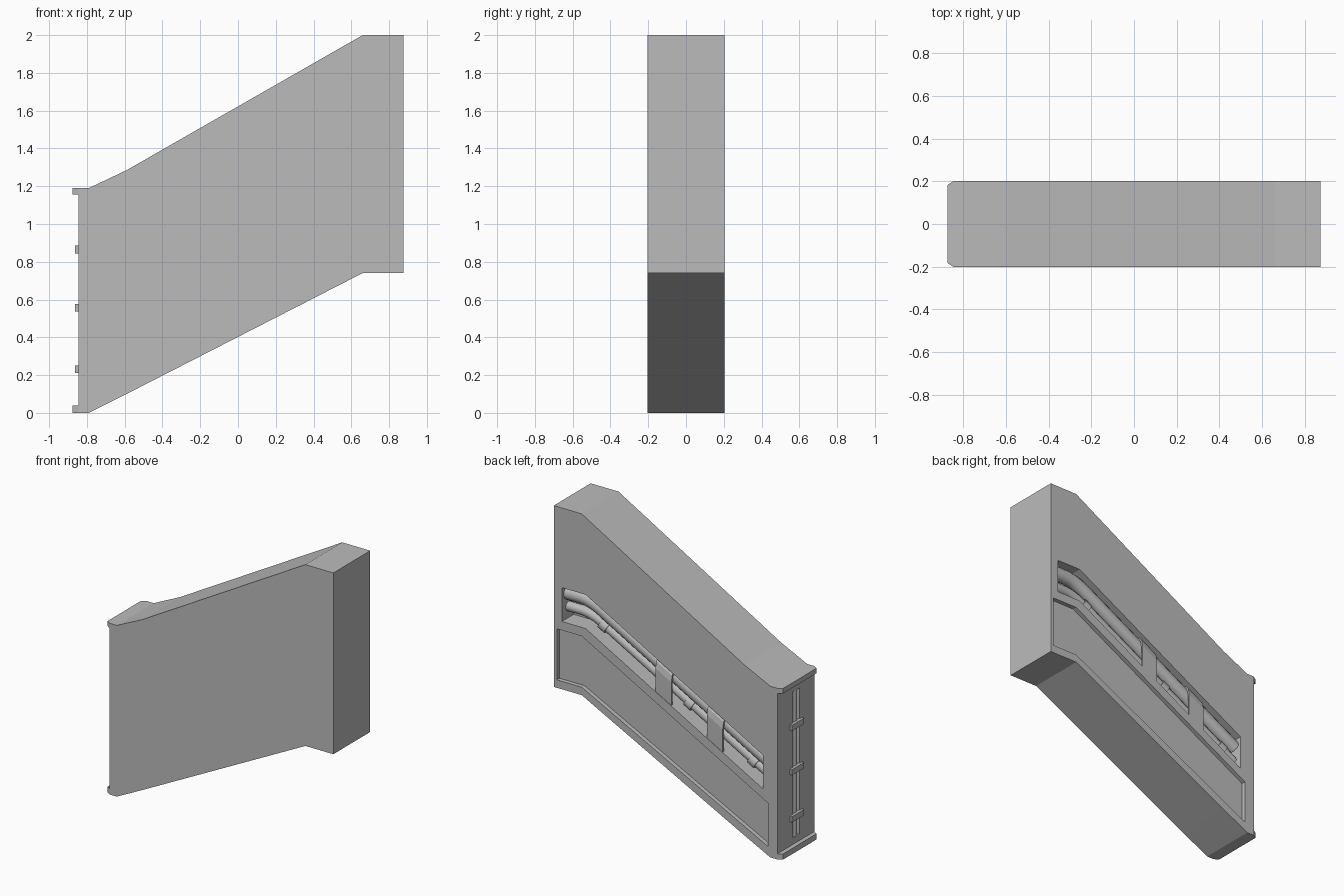
import bpy, bmesh
from mathutils import Vector

cube = bpy.data.objects.get("Cube")
if cube:
    bpy.data.objects.remove(cube, do_unlink=True)

HALF = 0.2025          # half thickness of the wall
END = -0.845           # plane of the narrow end


def material(name, value):
    m = bpy.data.materials.new(name)
    m.use_nodes = True
    color = (value, value, value, 1)
    m.diffuse_color = color
    m.node_tree.nodes["Principled BSDF"].inputs["Base Color"].default_value = color
    return m


grey = material("plain grey", 0.5)
pale = material("pale grey", 0.62)


def prism(name, base, offset, mat=grey):
    """Extrude a flat outline of 3D points along an offset."""
    bm = bmesh.new()
    face = bm.faces.new([bm.verts.new(p) for p in base])
    new = bmesh.ops.extrude_face_region(bm, geom=[face])["geom"]
    verts = [g for g in new if isinstance(g, bmesh.types.BMVert)]
    bmesh.ops.translate(bm, verts=verts, vec=Vector(offset))
    bmesh.ops.recalc_face_normals(bm, faces=bm.faces)
    me = bpy.data.meshes.new(name)
    bm.to_mesh(me)
    bm.free()
    me.materials.append(mat)
    ob = bpy.data.objects.new(name, me)
    bpy.context.collection.objects.link(ob)
    return ob


def side_prism(name, outline, y0, y1):
    return prism(name, [(x, y0, z) for x, z in outline], (0, y1 - y0, 0))


def box(name, x0, x1, y0, y1, z0, z1):
    return side_prism(name, [(x0, z0), (x1, z0), (x1, z1), (x0, z1)], y0, y1)


def cut(target, cutter):
    cutter.hide_render = True
    mod = target.modifiers.new("cut", "BOOLEAN")
    mod.operation = "DIFFERENCE"
    mod.solver = "EXACT"
    mod.object = cutter
    bpy.context.view_layer.objects.active = target
    bpy.ops.object.modifier_apply(modifier=mod.name)
    bpy.data.objects.remove(cutter, do_unlink=True)


def tube(name, points, radius, mat=grey):
    cu = bpy.data.curves.new(name, "CURVE")
    cu.dimensions = "3D"
    cu.bevel_depth = radius
    cu.bevel_resolution = 5
    cu.use_fill_caps = True
    sp = cu.splines.new("POLY")
    sp.points.add(len(points) - 1)
    for p, co in zip(sp.points, points):
        p.co = (*co, 1)
    cu.materials.append(mat)
    ob = bpy.data.objects.new(name, cu)
    bpy.context.collection.objects.link(ob)
    return ob


# Slanted wall body
body = side_prism("wall_body", [
    (END, 0), (-0.79, 0), (-0.59, 0.1), (0.66, 0.74), (0.875, 0.74),
    (0.875, 2), (0.66, 2), (-0.59, 1.285), (-0.79, 1.19), (END, 1.19)], -HALF, HALF)

# Pipe channel, shallow panel and end slot cut into the body
BEND, X0, X1 = 0.63, -0.733, 0.813
TOP, SLOPE = 1.446, 0.55


def channel_top(x):
    return TOP - SLOPE * max(0, BEND - x)


path = [X1, BEND, X0]
cut(body, side_prism("channel_cutter",
                     [(x, channel_top(x)) for x in path] +
                     [(x, channel_top(x) - 0.235) for x in reversed(path)],
                     HALF - 0.13, HALF + 0.1))
cut(body, side_prism("panel_cutter", [
    (0.852, 1.15), (0.66, 1.15), (-0.771, 0.373),
    (-0.771, 0.072), (0.66, 0.795), (0.852, 0.795)], HALF - 0.03, HALF + 0.1))
cut(body, box("slot_cutter", END - 0.1, END + 0.06, -0.042, 0.034, 0.085, 1.1))

# Chamfered lips at the top and bottom of the narrow end
for name, z0, z1 in (("bottom_lip", 0, 0.04), ("top_lip", 1.155, 1.19)):
    prism(name, [(END, HALF, z0), (-0.875, 0.182, z0),
                 (-0.875, -0.182, z0), (END, -HALF, z0)], (0, 0, z1 - z0))

# Cable in the end slot, held by clips
tube("end_cable", [(END + 0.03, -0.004, 0.085), (END + 0.03, -0.004, 1.1)], 0.03, pale)
for i, z in enumerate((0.23, 0.557, 0.865)):
    box(f"cable_clip_{i + 1}", -0.862, END + 0.01, -0.067, 0.065, z - 0.02, z + 0.02)


# Pipes that follow the channel
def pipe(name, drop, radius, y):
    xs = (X1, BEND + 0.06, BEND + 0.02, BEND - 0.03, BEND - 0.08, X0)
    soft = {BEND + 0.02: 0.006, BEND - 0.03: 0.004}
    tube(name, [(x, y, channel_top(x) - drop - soft.get(x, 0)) for x in xs], radius)


pipe("large_pipe", 0.057, 0.047, HALF - 0.067)
pipe("small_pipe", 0.155, 0.033, HALF - 0.075)

# Couplings on the small pipe
for i, x in enumerate((0.53, -0.13, -0.62)):
    tube(f"coupling_{i + 1}",
         [(x + d, HALF - 0.075, channel_top(x + d) - 0.158) for d in (-0.025, 0.025)], 0.042)

# Straps that wrap over the pipes, sheared to the slope
wrap = [(0.09, 0.004), (0.035, 0.004), (0.012, 0.03), (0.003, 0.075), (0.003, 0.235),
        (0.015, 0.235), (0.015, 0.08), (0.025, 0.04), (0.09, 0.015)]
for i, x in enumerate((0.095, -0.3)):
    width = 0.122
    prism(f"pipe_strap_{i + 1}",
          [(x, HALF - d, channel_top(x) - h) for d, h in wrap],
          (-width, 0, -width * SLOPE))
